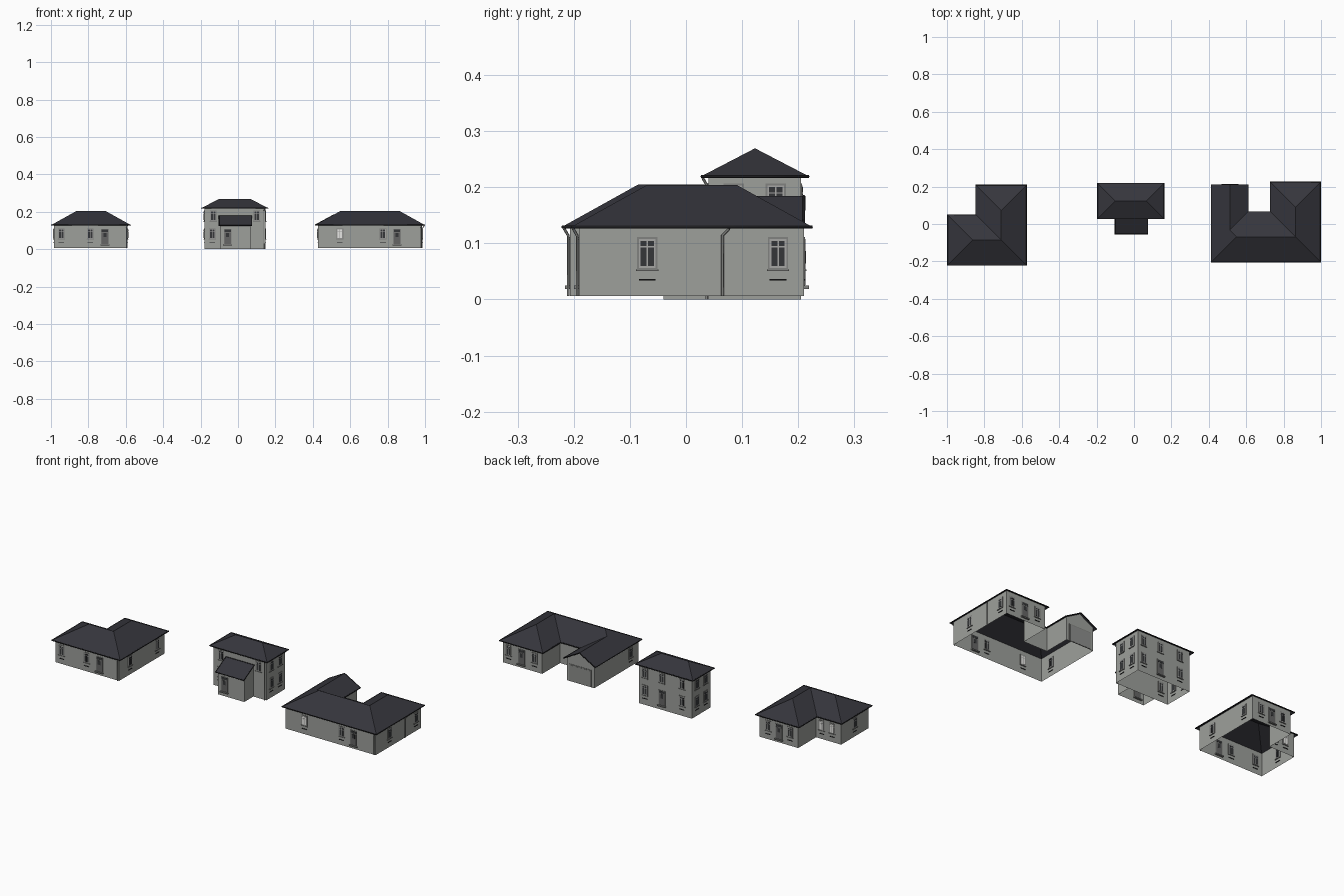
import bpy, bmesh, math
from mathutils import Vector

if "Cube" in bpy.data.objects:
    bpy.data.objects.remove(bpy.data.objects["Cube"])

def mat(name, r, g, b):
    m = bpy.data.materials.new(name)
    m.diffuse_color = (r, g, b, 1)
    m.use_nodes = True
    m.node_tree.nodes["Principled BSDF"].inputs["Base Color"].default_value = m.diffuse_color
    return m

WALL = mat("wall_grey", .34, .35, .33)
ROOF = mat("roof_slate", .036, .036, .045)
TRIM = mat("eave_black", .012, .012, .014)
SURR = mat("window_surround", .22, .225, .215)
FRAME = mat("window_frame", .38, .38, .37)
GLASS = mat("glass_dark", .035, .037, .04)
PANE = mat("pane_white", .8, .8, .78)
DOOR = mat("door_grey", .13, .13, .13)
GARAGE = mat("garage_door", .27, .275, .265)
DETAIL = [SURR, FRAME, GLASS, PANE, DOOR, GARAGE, TRIM]

def finish(name, bm, mats):
    me = bpy.data.meshes.new(name)
    bm.to_mesh(me)
    bm.free()
    for m in mats:
        me.materials.append(m)
    ob = bpy.data.objects.new(name, me)
    bpy.context.collection.objects.link(ob)
    return ob

def tube(name, pts, r, m, cyclic=False):
    cu = bpy.data.curves.new(name, 'CURVE')
    cu.dimensions = '3D'
    cu.bevel_depth, cu.bevel_resolution, cu.use_fill_caps = r, 1, True
    sp = cu.splines.new('POLY')
    sp.points.add(len(pts) - 1)
    for p, q in zip(sp.points, pts):
        p.co = (*q, 1)
    sp.use_cyclic_u = cyclic
    cu.materials.append(m)
    bpy.context.collection.objects.link(bpy.data.objects.new(name, cu))

def walls(name, outline, z0, z1, extra=()):
    """Open wall sheets around a counter-clockwise outline."""
    bm = bmesh.new()
    quads = [[(*a, z0), (*b, z0), (*b, z1), (*a, z1)]
             for a, b in zip(outline, outline[1:] + outline[:1])]
    for q in quads + list(extra):
        bm.faces.new([bm.verts.new(p) for p in q])
    bmesh.ops.remove_doubles(bm, verts=bm.verts, dist=1e-5)
    return finish(name, bm, [WALL])

def roof(name, faces, eave, slope, outline):
    """Each point is (x, y, run from eave); height follows from the slope."""
    bm = bmesh.new()
    up = lambda p: (p[0], p[1], eave + slope * (p[2] if len(p) > 2 else 0))
    for f in faces:
        bm.faces.new([bm.verts.new(up(p)) for p in f])
    bmesh.ops.remove_doubles(bm, verts=bm.verts, dist=1e-5)
    ob = finish(name, bm, [ROOF, TRIM])
    so = ob.modifiers.new("thickness", 'SOLIDIFY')
    so.thickness, so.offset, so.material_offset_rim = .003, -1, 1
    tube(name + "_gutter", [Vector(up(p)) - Vector((0, 0, .001)) for p in outline],
         .003, TRIM, True)

NORMAL = {'F': (0, -1), 'B': (0, 1), 'L': (-1, 0), 'R': (1, 0)}

class Details:
    """Windows and doors of one house, set through its walls."""
    def __init__(self):
        self.bm = bmesh.new()

    def plate(self, side, wall, c, z, w, h, d, m, off=0):
        nx, ny = NORMAL[side]
        n, u = Vector((nx, ny, 0)), Vector((-ny, nx, 0))
        base = n * (wall * (nx + ny)) + Vector((abs(ny), abs(nx), 0)) * c
        vs = bmesh.ops.create_cube(self.bm, size=1)['verts']
        for v in vs:
            x, y, k = v.co
            v.co = base + u * (x * w + off) + n * (y * 2 * d) + Vector((0, 0, z + k * h))
        for f in {f for v in vs for f in v.link_faces}:
            f.material_index = DETAIL.index(m)
        bmesh.ops.recalc_face_normals(self.bm, faces=list({f for v in vs for f in v.link_faces}))

    def window(self, side, wall, c, z=.082, pane=GLASS, vent=True):
        self.plate(side, wall, c, z, .036, .058, .002, SURR)
        self.plate(side, wall, c, z, .030, .051, .0028, FRAME)
        for o in (-.0066, .0066):
            self.plate(side, wall, c, z - .006, .0105, .033, .0034, pane, o)
            self.plate(side, wall, c, z + .0175, .0105, .009, .0034, pane, o)
        self.plate(side, wall, c, z - .03, .04, .003, .0045, SURR)
        if vent:
            self.plate(side, wall, c, .035, .03, .003, .003, TRIM)

    def door(self, side, wall, c):
        self.plate(side, wall, c, .066, .042, .084, .002, SURR)
        self.plate(side, wall, c, .058, .034, .064, .003, DOOR)
        self.plate(side, wall, c, .099, .034, .012, .003, GLASS)
        self.plate(side, wall, c, .075, .016, .022, .0036, GLASS)
        self.plate(side, wall, c, .022, .048, .006, .009, SURR)

S = .555
# ---- left house, L plan
w, e = [-.985, -.83, -.59], [-.997, -.845, -.575]
r0, r1, r2 = (-.862, -.085, .135), (-.71, -.085, .135), (-.71, .073, .135)
a = [(e[0], -.22), (e[2], -.22), (e[2], .208), (e[1], .208), (e[1], .05), (e[0], .05)]
roof("left_house_roof", [
    [a[0], a[1], r1, r0], [a[1], a[2], r2, r1], [a[2], a[3], r2],
    [a[3], a[4], r1, r2], [a[4], a[5], r0, r1], [a[5], a[0], r0]], .13, S, a)
walls("left_house_walls", [(w[0], -.207), (w[2], -.207), (w[2], .195), (w[1], .195),
                           (w[1], .037), (w[0], .037)], .006, .134)
d = Details()
for c in (-.945, -.79):
    d.window('F', -.207, c)
d.door('F', -.207, -.712)
for c in (-.11, .13):
    d.window('R', w[2], c)
for c in (-.645, -.78):
    d.window('B', .195, c)
d.door('B', .195, -.712)
for c in (-.865, -.93):
    d.window('B', .037, c, pane=PANE)
d.window('L', w[0], -.085)
finish("left_house_windows", d.bm, DETAIL)

# ---- middle house, two storeys with lean-to porch
e = [(-.195, .028), (.16, .028), (.16, .218), (-.195, .218)]
r0, r1 = (-.1, .123, .095), (.065, .123, .095)
roof("middle_house_roof", [[e[0], e[1], r1, r0], [e[1], e[2], r1],
                           [e[2], e[3], r0, r1], [e[3], e[0], r0]], .22, .52, e)
walls("middle_house_walls", [(-.18, .04), (.147, .04), (.147, .205), (-.18, .205)], 0, .224)
p = [(-.102, -.053), (.073, -.053), (.073, .04, .093), (-.102, .04, .093)]
roof("porch_roof", [p], .128, .54, p)
x0, x1, y0, y1 = -.095, .067, -.04, .04
walls("porch_walls", [(x0, y0), (x1, y0)], 0, .132, [
    [(x1, y0, 0), (x1, y1, 0), (x1, y1, .176), (x1, y0, .132)],
    [(x0, y1, 0), (x0, y0, 0), (x0, y0, .132), (x0, y1, .176)]])
d = Details()
HI = .178
for c in (-.132, .1):
    d.window('F', .04, c, HI, vent=False)
d.window('F', .04, -.137)
d.door('F', y0, -.055)
for z in (.082, HI):
    for c in (.085, .16):
        d.window('R', .147, c, z, vent=z < .1)
        d.window('L', -.18, c, z, vent=z < .1)
    for c in (.11, -.12):
        d.window('B', .205, c, z, vent=z < .1)
d.window('B', .205, .005, HI, vent=False)
d.door('B', .205, .005)
finish("middle_house_windows", d.bm, DETAIL)

# ---- right house, U plan with gabled garage wing
e = [(.414, -.203), (.997, -.203), (.997, .224), (.729, .224), (.729, .065),
     (.61, .065), (.61, .21), (.512, .21, .098), (.414, .21)]
h0, h1, h2 = (.548, -.069, .134), (.863, -.069, .134), (.863, .09, .134)
g = (.512, -.033, .098)
roof("right_house_roof", [
    [e[0], e[1], h1, h0], [e[1], e[2], h2, h1], [e[2], e[3], h2],
    [e[3], e[4], h1, h2], [e[4], e[5], g, h0, h1], [e[5], e[6], e[7], g],
    [e[7], e[8], e[0], h0, g]], .13, S, e)
walls("right_house_walls", [(.427, -.191), (.985, -.191), (.985, .21), (.742, .21),
                            (.742, .052), (.597, .052), (.597, .2), (.427, .2)],
      .006, .134, [[(.597, .2, .134), (.512, .2, .181), (.427, .2, .134)]])
d = Details()
d.window('F', -.191, .545, pane=PANE)
d.window('F', -.191, .775)
d.door('F', -.191, .85)
for c in (-.069, .164):
    d.window('R', .985, c)
for c in (.95, .79):
    d.window('B', .21, c)
d.door('B', .21, .87)
d.window('L', .427, -.12)
d.plate('B', .2, .512, .055, .135, .095, .002, SURR)
d.plate('B', .2, .512, .053, .125, .089, .003, GARAGE)
finish("right_house_windows", d.bm, DETAIL)

# ---- downpipes
def pipe(name, x, y, dx, dy, z0=.006, top=.126):
    tube(name, [(x + dx, y + dy, top), (x, y, top - .012), (x, y, z0)], .0025, SURR)

pipe("right_house_side_pipe", .988, .065, .008, .012)
pipe("right_house_front_pipe", .978, -.194, .006, -.007)
pipe("left_house_front_pipe", -.597, -.21, .006, -.007)
pipe("middle_house_pipe", .138, .037, .006, -.007, 0, .216)
